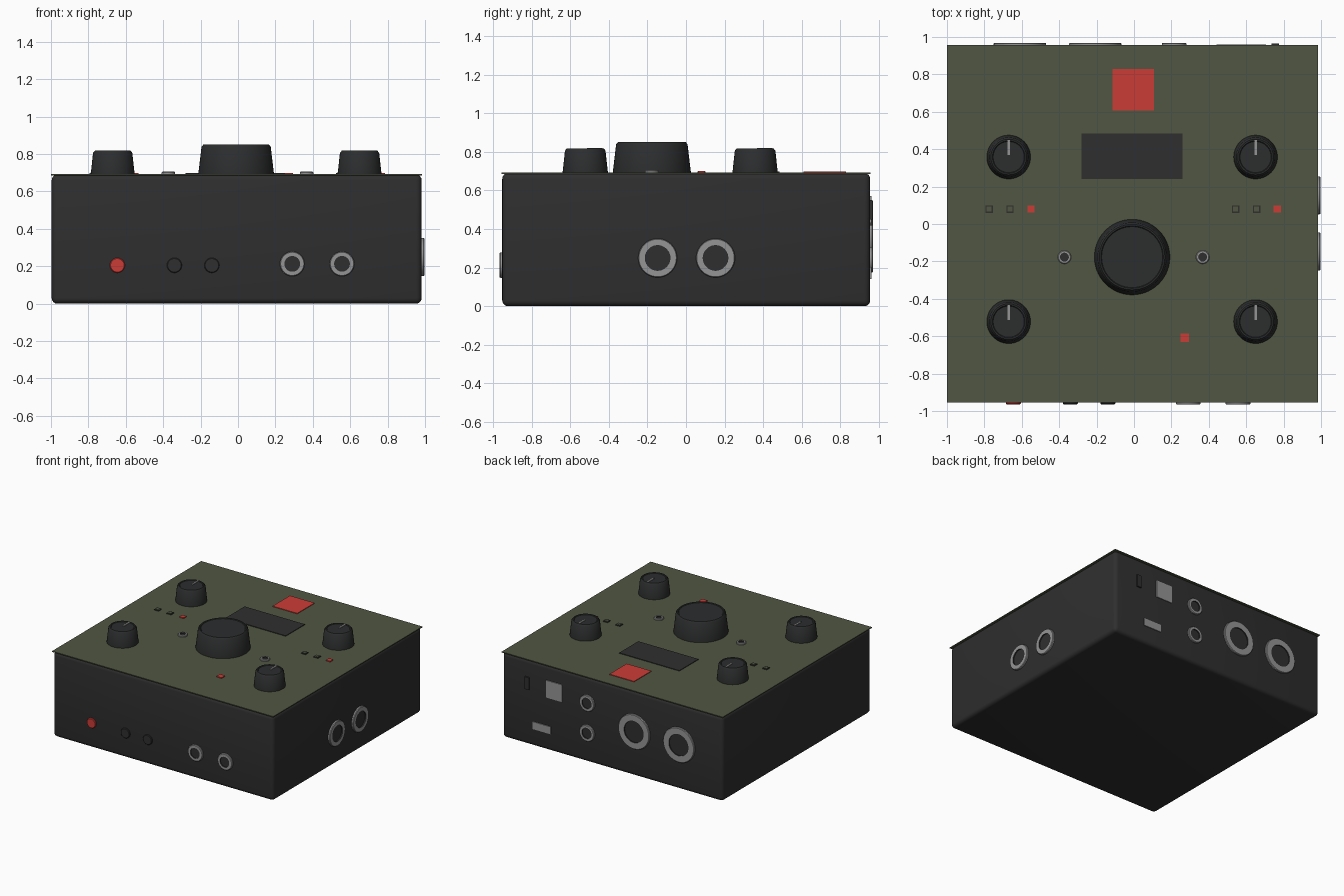
import bpy, bmesh, math
from mathutils import Matrix, Vector

if "Cube" in bpy.data.objects:
    bpy.data.objects.remove(bpy.data.objects["Cube"])


def material(name, rgb):
    m = bpy.data.materials.new(name)
    m.diffuse_color = (*rgb, 1)
    m.use_nodes = True
    m.node_tree.nodes["Principled BSDF"].inputs["Base Color"].default_value = m.diffuse_color
    return m


DARK = material("charcoal", (0.028, 0.028, 0.028))
KNOB = material("knob black", (0.025, 0.026, 0.027))
GREEN = material("olive green", (0.080, 0.094, 0.056))
RED = material("red", (0.60, 0.045, 0.037))
GREY = material("metal grey", (0.30, 0.30, 0.30))

# Panel extents
X0, X1, Y0, Y1, TOP = -1.0, 0.985, -0.955, 0.957, 0.69

# Rotations taking the local +z axis to each panel's outward direction
UP = Matrix.Identity(4)
FRONT = Matrix.Rotation(math.radians(90), 4, 'X')
BACK = Matrix.Rotation(math.radians(-90), 4, 'X')
RIGHT = Matrix.Rotation(math.radians(90), 4, 'Y')


def finish(bm, name, mats, smooth=False):
    bmesh.ops.recalc_face_normals(bm, faces=bm.faces)
    me = bpy.data.meshes.new(name)
    bm.to_mesh(me)
    bm.free()
    ob = bpy.data.objects.new(name, me)
    bpy.context.collection.objects.link(ob)
    for m in mats:
        me.materials.append(m)
    if smooth:
        bpy.ops.object.select_all(action='DESELECT')
        ob.select_set(True)
        bpy.context.view_layer.objects.active = ob
        bpy.ops.object.shade_smooth_by_angle(angle=math.radians(35))
    return ob


def box(name, lo, hi, mat, bevel=0):
    lo, hi = Vector(lo), Vector(hi)
    bm = bmesh.new()
    bmesh.ops.create_cube(bm, size=1)
    for v in bm.verts:
        v.co = Vector(c * s for c, s in zip(v.co, hi - lo)) + (lo + hi) / 2
    if bevel:
        bmesh.ops.bevel(bm, geom=bm.edges[:], offset=bevel, segments=4,
                        profile=0.5, affect='EDGES')
    return finish(bm, name, [mat], smooth=bevel > 0)


def lathe(name, loc, profile, mats, rot=UP, core=0, sides=40):
    """Revolve (radius, height) points; faces inside radius core use mats[1]."""
    bm = bmesh.new()
    rings = []
    for r, h in profile:
        rings.append([bm.verts.new((r * math.cos(a), r * math.sin(a), h))
                      for a in (2 * math.pi * i / sides for i in range(sides))])
    for a, b in zip(rings, rings[1:]):
        for i in range(sides):
            j = (i + 1) % sides
            bm.faces.new((a[i], a[j], b[j], b[i]))
    bm.faces.new(rings[-1])
    bm.faces.new(rings[0][::-1])
    for f in bm.faces:
        reach = max(Vector(v.co.xy).length for v in f.verts)
        low = max(v.co.z for v in f.verts)
        if core and reach < core + 1e-4 and low > -0.004:
            f.material_index = 1
    bmesh.ops.transform(bm, matrix=Matrix.Translation(loc) @ rot, verts=bm.verts)
    return finish(bm, name, mats, smooth=True)


def jack(name, loc, outer, inner, depth, rot):
    # Raised metal collar around a dark recessed socket
    profile = [(outer, -0.005), (outer, depth * 0.6), (outer - 0.004, depth),
               (inner, depth), (inner, 0.003)]
    lathe(name, loc, profile, [GREY, DARK], rot, core=inner)


def knob(name, x, y, r_base, r_top, h):
    profile = [(r_base, 0), (r_base, 0.006), (r_top, h - 0.012), (r_top - 0.01, h),
               (r_top - 0.018, h), (r_top - 0.022, h - 0.004)]
    lathe(name, (x, y, TOP), profile, [KNOB], sides=56)


# Enclosure and thin top plate
box("enclosure", (X0 + 0.004, Y0 + 0.003, 0), (X1 - 0.003, Y1 - 0.003, TOP), DARK, 0.03)
box("top_plate", (X0, Y0, TOP - 0.004), (X1, Y1, TOP + 0.003), GREEN)

# Corner knobs with pointer lines, and the large central dial
for x in (-0.67, 0.65):
    for y in (0.358, -0.522):
        knob("corner_knob", x, y, 0.117, 0.105, 0.128)
        box("knob_pointer", (x - 0.007, y + 0.01, 0.81), (x + 0.007, y + 0.09, 0.82), GREY)
knob("central_dial", -0.01, -0.177, 0.202, 0.185, 0.161)

# Display and red pad
box("display", (-0.28, 0.24, TOP), (0.26, 0.485, TOP + 0.008), DARK)
box("red_pad", (-0.115, 0.608, TOP), (0.106, 0.83, TOP + 0.008), RED)

# Indicator rows: two framed green squares and one red on each side
for x in (-0.775, -0.663, 0.543, 0.655):
    box("indicator_frame", (x - 0.02, 0.06, TOP), (x + 0.02, 0.10, TOP + 0.009), DARK)
    box("indicator_face", (x - 0.013, 0.067, TOP), (x + 0.013, 0.093, TOP + 0.011), GREEN)
for x, y, s in ((-0.55, 0.08, 0.019), (0.766, 0.08, 0.019), (0.272, -0.608, 0.023)):
    box("red_indicator", (x - s, y - s, TOP), (x + s, y + s, TOP + 0.01), RED)

# Small metal toggles on the top plate
for x in (-0.372, 0.367):
    jack("top_socket", (x, -0.177, TOP + 0.003), 0.036, 0.021, 0.013, UP)

# Front panel: three round buttons and two sockets
for x, mat in ((-0.645, RED), (-0.34, DARK), (-0.14, DARK)):
    lathe("front_button", (x, Y0, 0.205),
          [(0.04, -0.005), (0.04, 0.005), (0.036, 0.009)], [mat], FRONT)
for x in (0.29, 0.556):
    jack("front_socket", (x, Y0, 0.213), 0.066, 0.042, 0.011, FRONT)

# Right panel sockets
for y in (-0.147, 0.153):
    jack("side_socket", (X1, y, 0.25), 0.101, 0.064, 0.013, RIGHT)

# Back panel: two large sockets, two small sockets, ports and switch
for x in (-0.61, -0.208):
    jack("large_back_socket", (x, Y1, 0.365), 0.14, 0.086, 0.012, BACK)
for z in (0.24, 0.483):
    jack("small_back_socket", (0.215, Y1, z), 0.066, 0.042, 0.012, BACK)
box("square_port", (0.44, Y1 - 0.01, 0.43), (0.585, Y1 + 0.004, 0.57), GREY)
box("slim_port", (0.545, Y1 - 0.01, 0.142), (0.705, Y1 + 0.004, 0.202), GREY)
box("power_switch", (0.735, Y1 - 0.01, 0.45), (0.775, Y1 + 0.008, 0.55), DARK)
